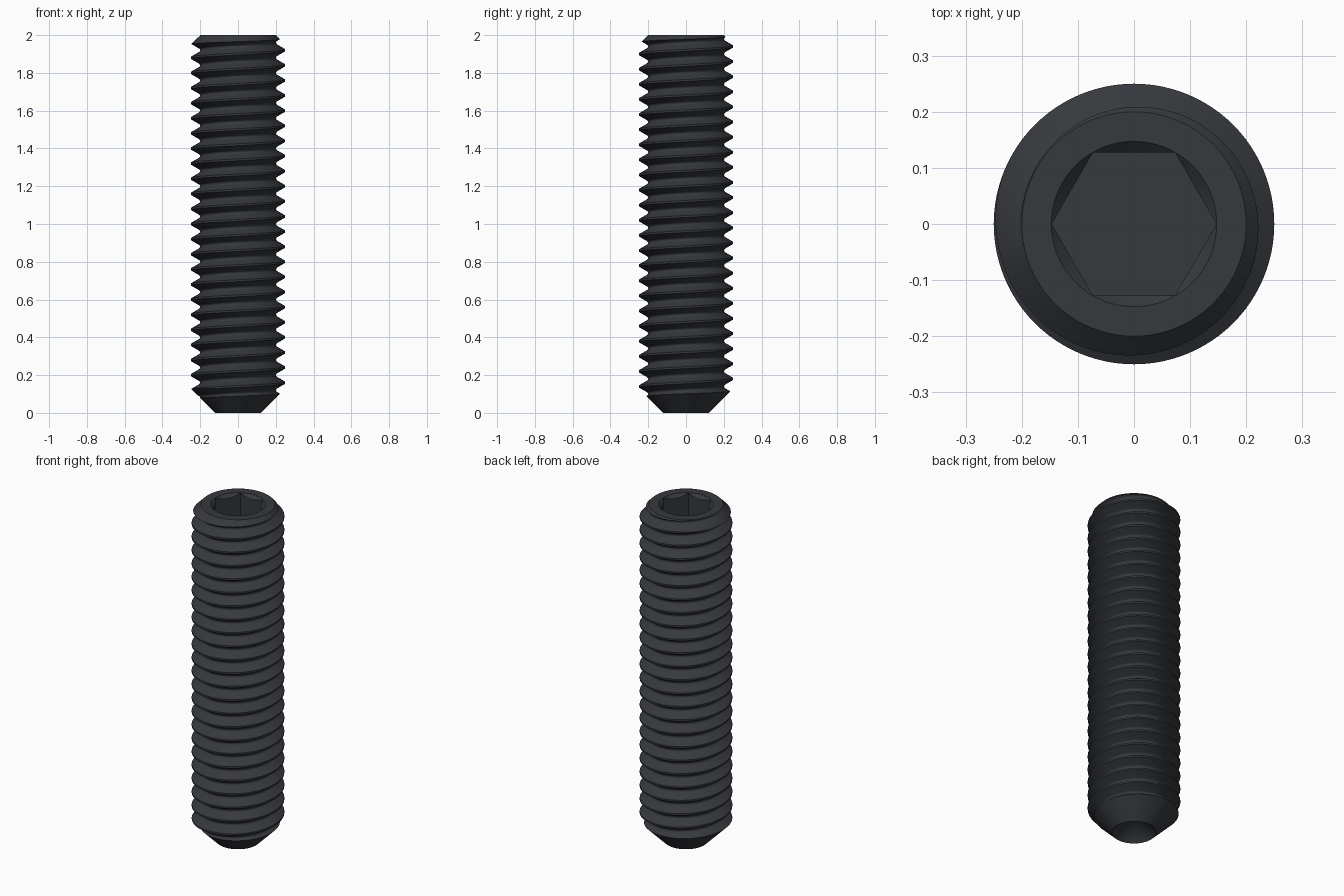
import bpy, bmesh, math

if "Cube" in bpy.data.objects:
    bpy.data.objects.remove(bpy.data.objects["Cube"])

PITCH, CREST, ROOT, SEG = 0.08, 0.25, 0.201, 96


def make_object(name, bm):
    bmesh.ops.recalc_face_normals(bm, faces=bm.faces[:])
    mesh = bpy.data.meshes.new(name)
    bm.to_mesh(mesh)
    bm.free()
    obj = bpy.data.objects.new(name, mesh)
    bpy.context.collection.objects.link(obj)
    return obj


def helical_thread(name, first, last):
    """Closed right-handed threaded rod, overlong at both ends."""
    # one pitch of the 60 degree thread section: crest flat, then rounded root
    fillet = 0.1443 * PITCH
    section = [(CREST, -PITCH / 16), (CREST, PITCH / 16)]
    for i in range(9):
        a = math.radians(-60 + 15 * i)
        section.append((ROOT + fillet * (1 - math.cos(a)), PITCH / 2 + fillet * math.sin(a)))
    bm = bmesh.new()
    cols = []
    for j in range(SEG):
        a = 2 * math.pi * j / SEG
        cols.append([bm.verts.new((r * math.cos(a), r * math.sin(a), PITCH * (k + j / SEG) + off))
                     for k in range(first, last) for r, off in section])
    cols[0] += [bm.verts.new((r, 0, PITCH * last + off)) for r, off in section]
    count = (last - first) * len(section)
    for j in range(SEG):
        # the last column joins the first one, one pitch higher
        right = cols[j + 1] if j < SEG - 1 else cols[0][len(section):]
        for i in range(count - 1):
            bm.faces.new((cols[j][i], right[i], right[i + 1], cols[j][i + 1]))
    # close both ends with fans
    mid = PITCH * (first + last) / 2
    ends = [e for e in bm.edges if e.is_boundary]
    low = bm.verts.new((0, 0, PITCH * (first + 0.5)))
    high = bm.verts.new((0, 0, PITCH * (last + 0.5)))
    for e in ends:
        bm.faces.new((e.verts[0], e.verts[1], low if e.verts[0].co.z < mid else high))
    return make_object(name, bm)


def lathe(name, profile):
    bm = bmesh.new()
    verts = [bm.verts.new((r, 0, z)) for r, z in profile]
    edges = [bm.edges.new(pair) for pair in zip(verts, verts[1:])]
    bmesh.ops.spin(bm, geom=verts + edges, cent=(0, 0, 0), axis=(0, 0, 1),
                   angle=2 * math.pi, steps=SEG, use_merge=True)
    bmesh.ops.remove_doubles(bm, verts=bm.verts[:], dist=1e-5)
    return make_object(name, bm)


def boolean(target, cutter, operation):
    cutter.hide_render = True
    mod = target.modifiers.new(operation, 'BOOLEAN')
    mod.object, mod.operation, mod.solver = cutter, operation, 'EXACT'
    bpy.context.view_layer.objects.active = target
    bpy.ops.object.modifier_apply(modifier=mod.name)
    bpy.data.objects.remove(cutter)


# threaded body
screw = helical_thread("set_screw", -2, 27)

# end shapes: cup point below, chamfered top with socket countersink
envelope = lathe("end_envelope", [
    (0, 0.12), (0.12, 0), (0.315, 0.195), (0.315, 1.885),
    (0.2, 2.0), (0.1473, 2.0), (0.12, 1.973), (0, 1.973)])
boolean(screw, envelope, 'INTERSECT')

# hex socket, corners on the x axis
bm = bmesh.new()
rings = [[bm.verts.new((0.1468 * math.cos(i * math.pi / 3), 0.1468 * math.sin(i * math.pi / 3), z))
          for i in range(6)] for z in (1.7, 2.2)]
for ring in rings:
    bm.faces.new(ring)
for i in range(6):
    n = (i + 1) % 6
    bm.faces.new((rings[0][i], rings[0][n], rings[1][n], rings[1][i]))
boolean(screw, make_object("hex_cutter", bm), 'DIFFERENCE')

# black oxide finish
mat = bpy.data.materials.new("black_oxide")
mat.diffuse_color = (0.037, 0.04, 0.047, 1)
mat.use_nodes = True
mat.node_tree.nodes["Principled BSDF"].inputs["Base Color"].default_value = mat.diffuse_color
screw.data.materials.clear()
screw.data.materials.append(mat)

bpy.ops.object.select_all(action='DESELECT')
screw.select_set(True)
bpy.context.view_layer.objects.active = screw
bpy.ops.object.shade_smooth_by_angle(angle=math.radians(30))
